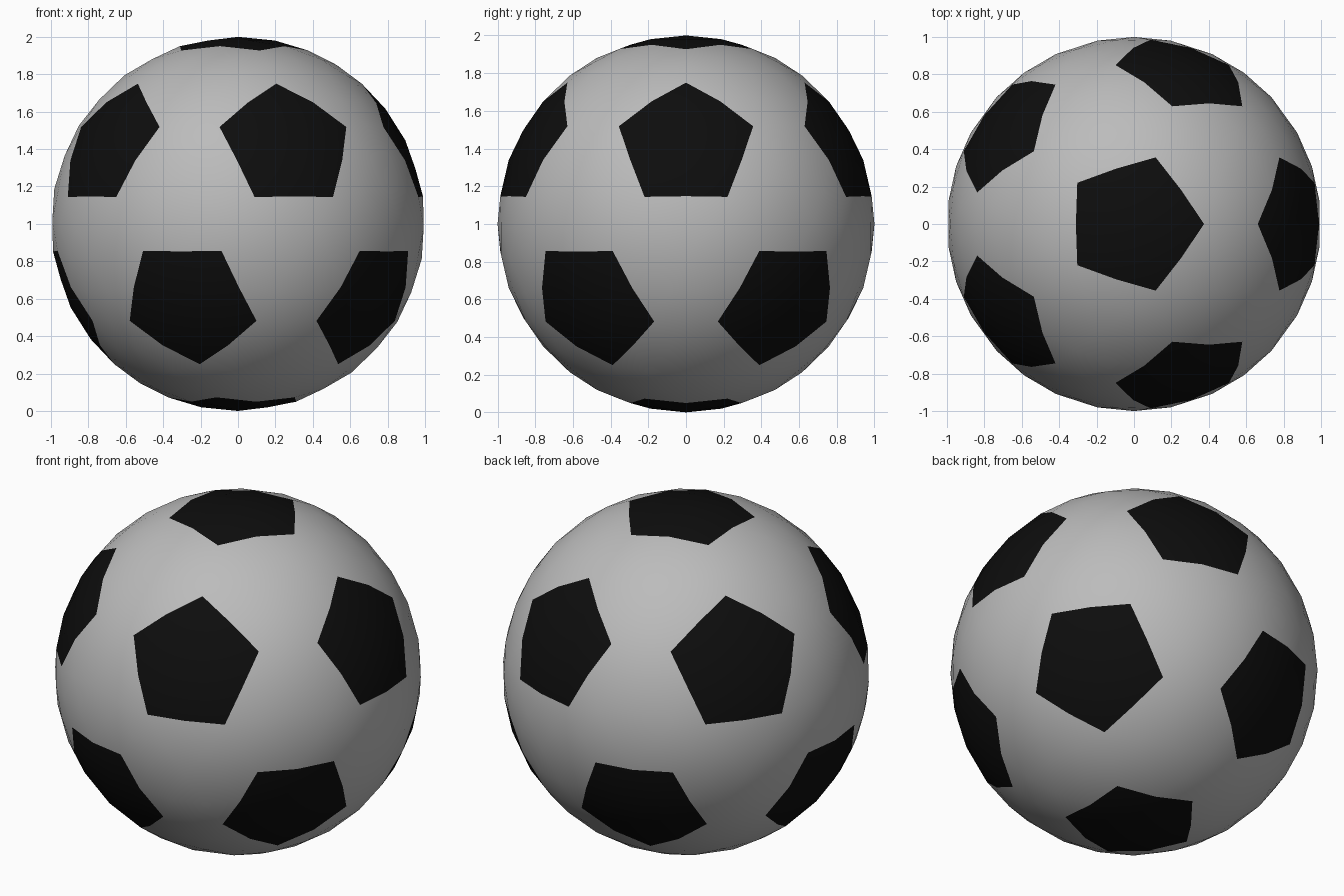
import bpy, bmesh, math
from itertools import combinations
from mathutils import Vector

if "Cube" in bpy.data.objects:
    bpy.data.objects.remove(bpy.data.objects["Cube"])


def material(name, rgb):
    m = bpy.data.materials.new(name)
    m.diffuse_color = (*rgb, 1)
    m.use_nodes = True
    m.node_tree.nodes["Principled BSDF"].inputs["Base Color"].default_value = m.diffuse_color
    return m


# Panel centres: the twelve corners of an icosahedron standing on a pole
LAT = math.atan(0.5)
centres = [Vector((0, 0, 1)), Vector((0, 0, -1))]
for i in range(5):
    for sign, start in ((1, 0), (-1, 36)):
        a = math.radians(start + 72 * i)
        centres.append(Vector((math.cos(LAT) * math.cos(a),
                               math.cos(LAT) * math.sin(a),
                               sign * math.sin(LAT))))
adjacent = lambda a, b: a != b and centres[a].dot(centres[b]) > 0.4
REACH = math.radians(22)  # angle from a pentagon's centre to its corners

bm = bmesh.new()

# Panel corners: one on the way from each centre to each neighbour
corner = {}
for a in range(12):
    for b in range(12):
        if adjacent(a, b):
            axis = centres[a]
            side = (centres[b] - axis * axis.dot(centres[b])).normalized()
            corner[a, b] = bm.verts.new(axis * math.cos(REACH) + side * math.sin(REACH))

# Black pentagons, corners sorted around each centre
for a, axis in enumerate(centres):
    ring = [corner[a, b] for b in range(12) if adjacent(a, b)]
    u = (ring[0].co - axis * axis.dot(ring[0].co)).normalized()
    v = axis.cross(u)
    ring.sort(key=lambda p: math.atan2(p.co.dot(v), p.co.dot(u)))
    bm.faces.new(ring).material_index = 1

# White hexagons between every three neighbouring pentagons
for a, b, c in combinations(range(12), 3):
    if adjacent(a, b) and adjacent(b, c) and adjacent(a, c):
        bm.faces.new([corner[k] for k in ((a, b), (b, a), (b, c), (c, b), (c, a), (a, c))])

# Divide the panels into triangles and round them out to the ball
bmesh.ops.poke(bm, faces=bm.faces[:])
bmesh.ops.subdivide_edges(bm, edges=bm.edges[:], cuts=1, use_grid_fill=True)
for vert in bm.verts:
    vert.co = vert.co.normalized() + Vector((0, 0, 1))
bmesh.ops.recalc_face_normals(bm, faces=bm.faces[:])
for face in bm.faces:
    face.smooth = True

mesh = bpy.data.meshes.new("ball")
bm.to_mesh(mesh)
bm.free()
mesh.materials.append(material("white panel", (0.5, 0.5, 0.5)))
mesh.materials.append(material("black panel", (0.004, 0.004, 0.004)))
bpy.context.collection.objects.link(bpy.data.objects.new("ball", mesh))
